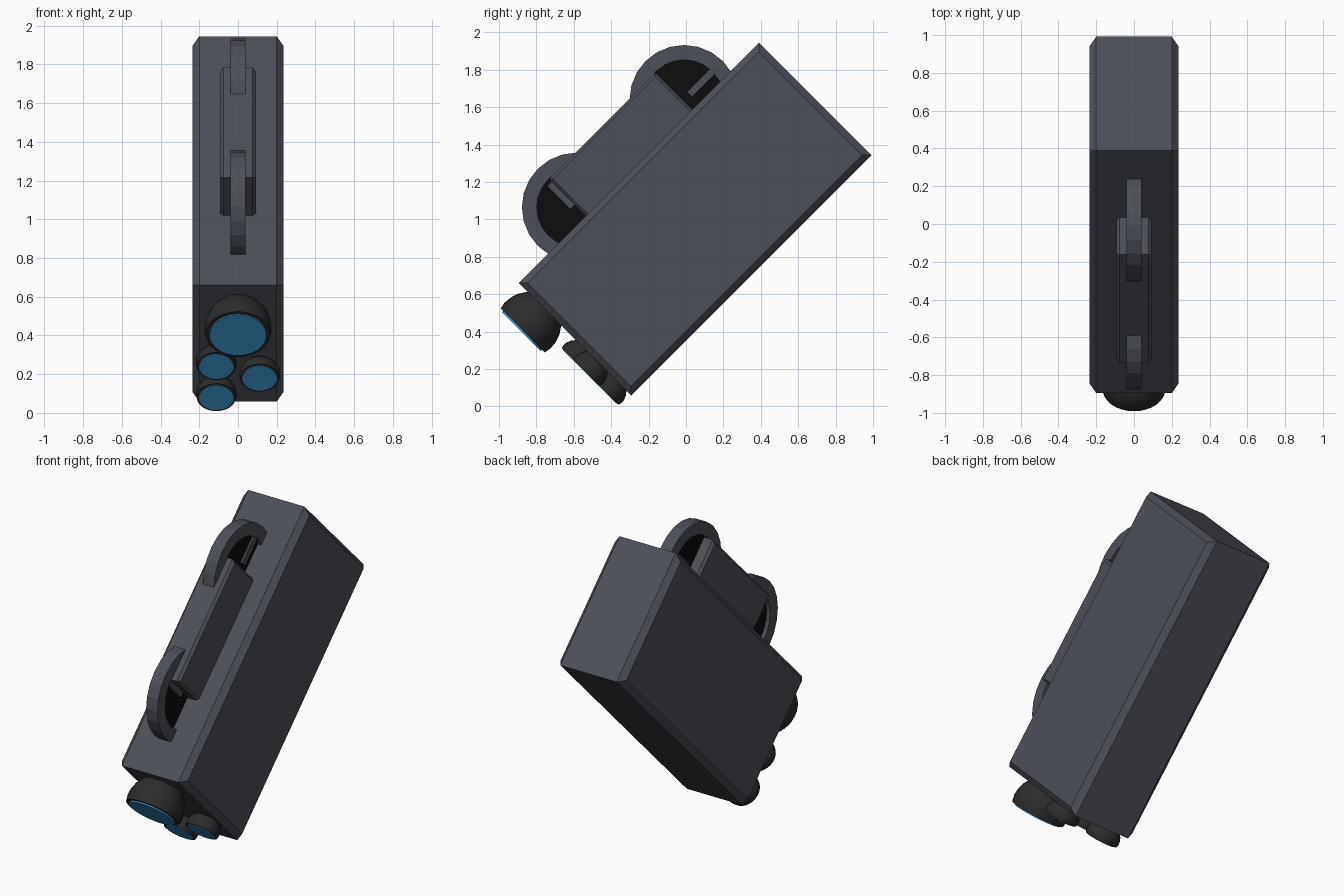
import bpy, bmesh
from math import sin, cos, pi, radians
from mathutils import Matrix

if "Cube" in bpy.data.objects:
    bpy.data.objects.remove(bpy.data.objects["Cube"])

# Everything is laid out in local axes (x, u = long axis, v = height), then tilted 45 degrees
TILT = Matrix.Rotation(radians(45), 4, 'X')


def material(name, rgb):
    m = bpy.data.materials.new(name)
    m.diffuse_color = (*rgb, 1)
    m.use_nodes = True
    m.node_tree.nodes["Principled BSDF"].inputs["Base Color"].default_value = m.diffuse_color
    return m


casing = material("casing_grey", (0.075, 0.08, 0.1))
rubber = material("barrel_black", (0.025, 0.025, 0.025))
black = material("reel_black", (0.004, 0.004, 0.004))
glass = material("lens_blue", (0.06, 0.35, 0.72))


def loft(name, rings, mat, caps=True, closed=False, smooth=False):
    """Skin a list of equal-length vertex rings and tilt the result."""
    bm = bmesh.new()
    vs = [[bm.verts.new(p) for p in r] for r in rings]
    n = len(vs[0])
    pairs = list(zip(vs, vs[1:])) + ([(vs[-1], vs[0])] if closed else [])
    for a, b in pairs:
        for i in range(n):
            j = (i + 1) % n
            bm.faces.new((a[i], a[j], b[j], b[i]))
    if caps and not closed:
        bm.faces.new(vs[0])
        bm.faces.new(vs[-1])
    bmesh.ops.recalc_face_normals(bm, faces=bm.faces)
    bm.transform(TILT)
    me = bpy.data.meshes.new(name)
    bm.to_mesh(me)
    bm.free()
    me.materials.append(mat)
    ob = bpy.data.objects.new(name, me)
    bpy.context.collection.objects.link(ob)
    if smooth:
        bpy.ops.object.select_all(action='DESELECT')
        ob.select_set(True)
        bpy.context.view_layer.objects.active = ob
        bpy.ops.object.shade_smooth_by_angle(angle=radians(35))
    return ob


def slab(name, hx, u0, u1, v0, v1, c, mat):
    """Box whose two side faces have chamfered rims."""
    def rect(x, d):
        return [(x, u0 + d, v0 + d), (x, u1 - d, v0 + d), (x, u1 - d, v1 - d), (x, u0 + d, v1 - d)]
    return loft(name, [rect(-hx, c), rect(-hx + c, 0), rect(hx - c, 0), rect(hx, c)], mat)


def x_ring(x, u, v, r, n=24):
    return [(x, u + r * cos(2 * pi * i / n), v + r * sin(2 * pi * i / n)) for i in range(n)]


def u_ring(x, u, v, r, n=32):
    return [(x + r * cos(2 * pi * i / n), u, v + r * sin(2 * pi * i / n)) for i in range(n)]


# Main body and the raised block between the reels
slab("body", 0.235, -0.166, 1.651, 0.249, 1.0995, 0.035, casing)
slab("top_block", 0.092, 0.341, 1.147, 1.05, 1.377, 0.016, casing)

# Film reels: rim with a recessed dark disc
RV = 1.167
for label, u in (("front", 0.339), ("rear", 1.153)):
    loft(label + "_reel_rim",
         [x_ring(x, u, RV, r) for x, r in ((-.04, .292), (.04, .292), (.04, .213), (-.04, .213))],
         casing, closed=True)
    loft(label + "_reel_disc", [x_ring(x, u, RV, 0.215) for x in (-.015, .015)], black)

# Reel spokes
slab("front_reel_spoke", 0.03, 0.305, 0.36, 1.18, 1.36, 0.004, casing)
slab("rear_reel_spoke", 0.03, 1.19, 1.37, 1.145, 1.188, 0.004, casing)

# Lenses: rounded barrel flaring away from the body, with a flat blue glass
PROFILE = ((-0.2, 0.66), (0.0, 0.74), (0.25, 0.9), (0.5, 0.98), (0.75, 1.0), (0.97, 0.96))
FACE = -0.166
for label, x, v, r, depth in (("main", 0, 0.905, 0.173, 0.17),
                              ("upper_left", -0.112, 0.59, 0.105, 0.085),
                              ("right", 0.112, 0.505, 0.105, 0.085),
                              ("lower_left", -0.112, 0.362, 0.105, 0.085)):
    loft(label + "_lens_barrel", [u_ring(x, FACE - depth * d, v, r * s) for d, s in PROFILE],
         rubber, smooth=True)
    loft(label + "_lens_glass",
         [u_ring(x, FACE - depth * d, v, r * 0.85) for d in (0.9, 1.02)], glass, smooth=True)
